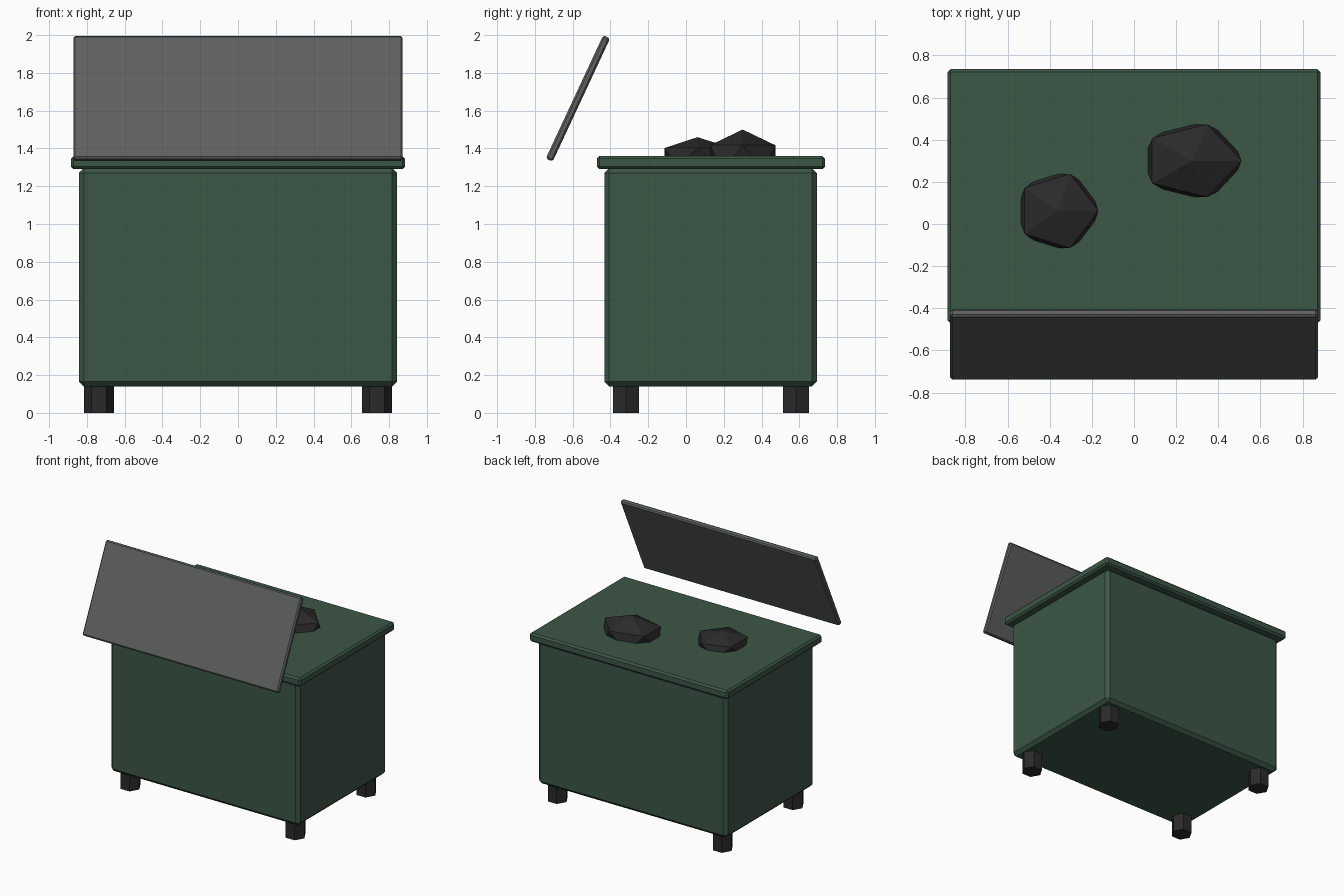
import bpy, math

if "Cube" in bpy.data.objects:
    bpy.data.objects.remove(bpy.data.objects["Cube"])

def material(name, rgb):
    m = bpy.data.materials.new(name)
    m.diffuse_color = (*rgb, 1)
    m.use_nodes = True
    m.node_tree.nodes["Principled BSDF"].inputs["Base Color"].default_value = m.diffuse_color
    return m

GREEN = material("dark green", (0.045, 0.095, 0.063))
GREY = material("lid grey", (0.112, 0.119, 0.119))
BLACK = material("black", (0.023, 0.023, 0.024))

def finish(name, mat):
    o = bpy.context.object
    o.name = name
    o.data.materials.append(mat)
    return o

def box(name, center, size, mat, bevel, tilt=0):
    bpy.ops.mesh.primitive_cube_add(size=1, location=center)
    o = finish(name, mat)
    o.scale = size
    bpy.ops.object.transform_apply(location=False, rotation=False, scale=True)
    mod = o.modifiers.new("chamfer", 'BEVEL')
    mod.width, mod.segments = bevel, 1
    o.rotation_euler.x = tilt
    return o

# Container body and overhanging top slab
box("body", (0, 0.13, 0.718), (1.685, 1.125, 1.155), GREEN, 0.026)
box("top_rim", (0, 0.132, 1.325), (1.768, 1.208, 0.07), GREEN, 0.014)

# Tilted open lid
box("open_lid", (0, -0.572, 1.665), (1.744, 0.04, 0.72), GREY, 0.010, -math.radians(25))

# Hexagonal feet
for sx, side in ((-1, "left"), (1, "right")):
    for y, end in ((-0.318, "front"), (0.583, "back")):
        bpy.ops.mesh.primitive_cylinder_add(vertices=6, radius=0.079, depth=0.16,
                                            location=(sx * 0.735, y, 0.08),
                                            rotation=(0, 0, math.radians(30)))
        finish(f"{end}_{side}_foot", BLACK)

# Low-poly rubbish bags, half sunk into the top
for name, loc, size in (("small_bag", (-0.363, 0.062, 1.355), (0.216, 0.207, 0.105)),
                        ("large_bag", (0.276, 0.30, 1.35), (0.262, 0.203, 0.15))):
    bpy.ops.mesh.primitive_ico_sphere_add(subdivisions=1, radius=1, location=loc)
    finish(name, BLACK).scale = size
